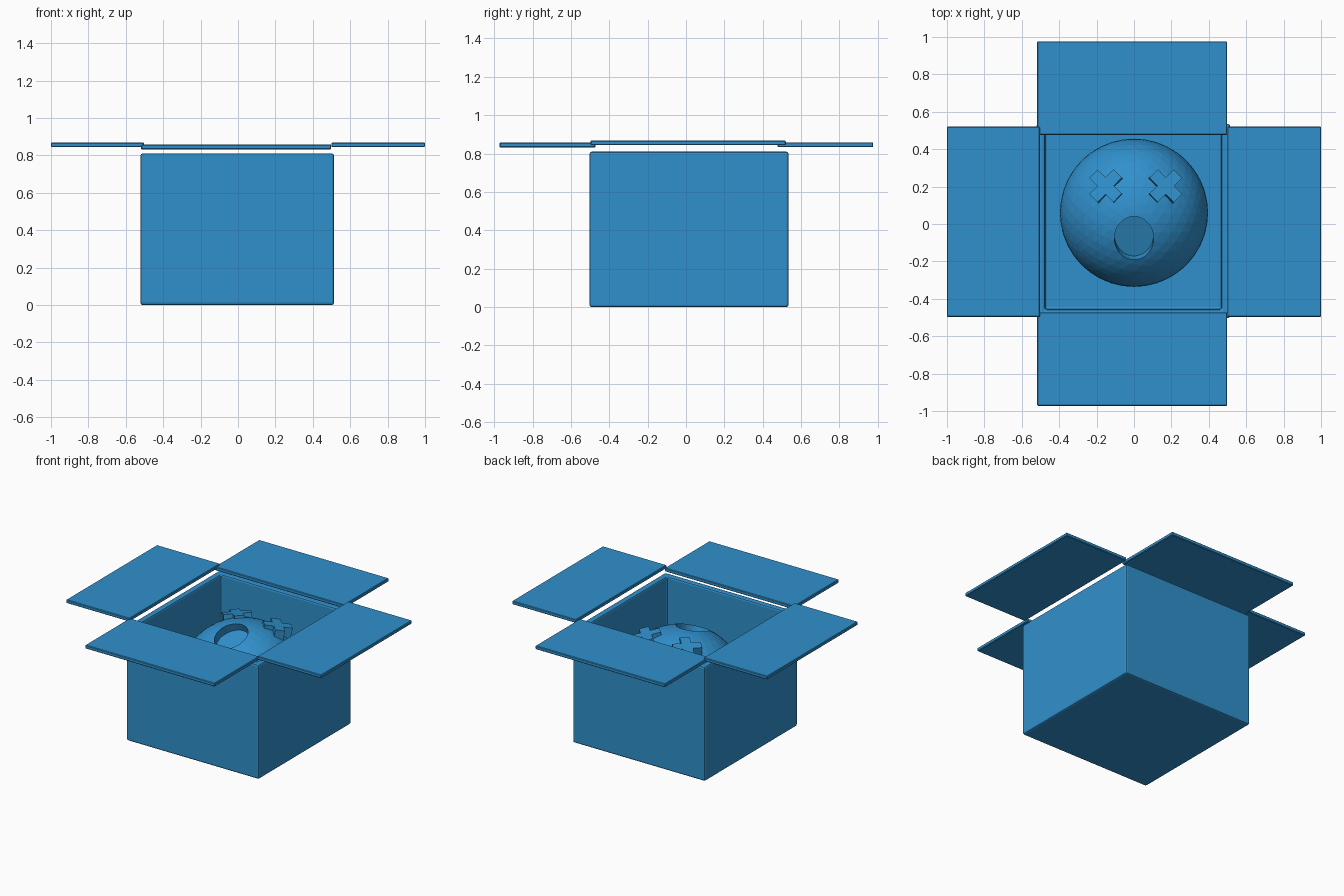
import bpy, bmesh, math
from mathutils import Vector, Matrix

if "Cube" in bpy.data.objects:
    bpy.data.objects.remove(bpy.data.objects["Cube"])

blue = bpy.data.materials.new("blue")
blue.diffuse_color = (0.03, 0.28, 0.61, 1)
blue.use_nodes = True
blue.node_tree.nodes["Principled BSDF"].inputs["Base Color"].default_value = blue.diffuse_color


def make_object(name, bm):
    mesh = bpy.data.meshes.new(name)
    bmesh.ops.recalc_face_normals(bm, faces=bm.faces)
    bm.to_mesh(mesh)
    bm.free()
    mesh.materials.append(blue)
    ob = bpy.data.objects.new(name, mesh)
    bpy.context.collection.objects.link(ob)
    return ob


def add_bevel(ob, width, segments=2):
    mod = ob.modifiers.new("soft_edges", 'BEVEL')
    mod.width = width
    mod.segments = segments
    mod.limit_method = 'ANGLE'


def block(bm, lo, hi):
    lo, hi = Vector(lo), Vector(hi)
    mat = Matrix.Translation((lo + hi) / 2) @ Matrix.Diagonal((hi - lo).to_4d())
    return bmesh.ops.create_cube(bm, size=1, matrix=mat)["verts"]


# Open carton with thick walls
bm = bmesh.new()
block(bm, (-0.522, -0.503, 0), (0.514, 0.535, 0.81))
bm.faces.ensure_lookup_table()
top = max(bm.faces, key=lambda f: f.calc_center_median().z)
bmesh.ops.inset_region(bm, faces=[top], thickness=0.065)
cavity = bmesh.ops.extrude_discrete_faces(bm, faces=[top])["faces"]
bmesh.ops.translate(bm, verts=cavity[0].verts, vec=(0, 0, -0.745))
add_bevel(make_object("carton", bm), 0.012)

# Four open flaps hovering just above the rim
flaps = {
    "left_flap": ((-1.0, -0.497, 0.844), (-0.503, 0.52, 0.868)),
    "right_flap": ((0.499, -0.497, 0.844), (1.0, 0.52, 0.868)),
    "front_flap": ((-0.518, -0.972, 0.832), (0.498, -0.472, 0.857)),
    "back_flap": ((-0.518, 0.477, 0.834), (0.498, 0.976, 0.859)),
}
for name, (lo, hi) in flaps.items():
    bm = bmesh.new()
    block(bm, lo, hi)
    add_bevel(make_object(name, bm), 0.004, 1)

# Slightly squashed faceted ball lying in the carton
centre = Vector((0, 0.06, 0.405))
bm = bmesh.new()
bmesh.ops.create_icosphere(bm, subdivisions=4, radius=1, matrix=Matrix.Translation(centre)
                           @ Matrix.Diagonal((0.396, 0.396, 0.35, 1)))
head = make_object("head", bm)

# Oval mouth recess, sunk along the surface normal
bm = bmesh.new()
bmesh.ops.create_cone(bm, cap_ends=True, segments=32, radius1=0.5, radius2=0.5, depth=0.2,
                      matrix=Matrix.Translation((0, -0.09, 0.755))
                      @ Matrix.Rotation(math.radians(20), 4, 'X')
                      @ Matrix.Diagonal((0.21, 0.245, 1, 1)))
cutter = make_object("mouth_cutter", bm)
cutter.hide_render = True
cutter.hide_set(True)
cut = head.modifiers.new("mouth", 'BOOLEAN')
cut.object = cutter
cut.operation = 'DIFFERENCE'
cut.solver = 'EXACT'

# Crossed eyes: plus-shaped prisms turned 45 degrees
L, w = 0.093, 0.032
plus = [(w, w), (w, L), (-w, L), (-w, w), (-L, w), (-L, -w),
        (-w, -w), (-w, -L), (w, -L), (w, -w), (L, -w), (L, w)]
for name, x in (("left_eye", -0.148), ("right_eye", 0.166)):
    bm = bmesh.new()
    face = bm.faces.new([bm.verts.new((a, b, -0.06)) for a, b in plus])
    ext = bmesh.ops.extrude_face_region(bm, geom=[face])["geom"]
    bmesh.ops.translate(bm, vec=(0, 0, 0.09),
                        verts=[v for v in ext if isinstance(v, bmesh.types.BMVert)])
    bm.transform(Matrix.Translation((x, 0.2, 0.708))
                 @ Matrix.Rotation(math.radians(-8), 4, 'X')
                 @ Matrix.Rotation(math.copysign(math.radians(8), x), 4, 'Y')
                 @ Matrix.Rotation(math.radians(45), 4, 'Z'))
    make_object(name, bm)
